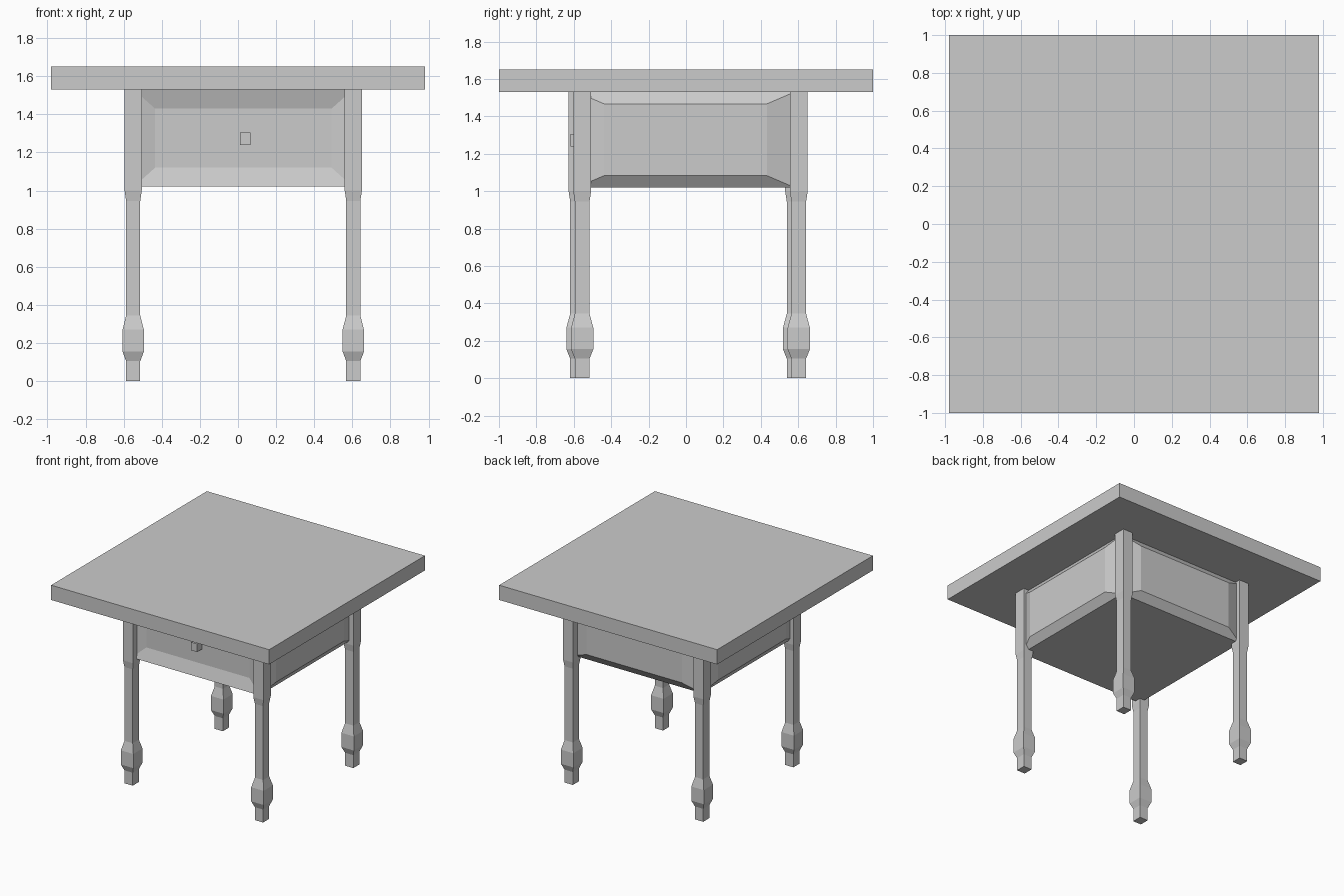
import bpy, bmesh
from mathutils import Vector

if "Cube" in bpy.data.objects:
    bpy.data.objects.remove(bpy.data.objects["Cube"])


def make_object(name, bm):
    bmesh.ops.recalc_face_normals(bm, faces=bm.faces[:])
    mesh = bpy.data.meshes.new(name)
    bm.to_mesh(mesh)
    bm.free()
    obj = bpy.data.objects.new(name, mesh)
    bpy.context.collection.objects.link(obj)
    return obj


def box_bmesh(lo, hi):
    lo, hi = Vector(lo), Vector(hi)
    bm = bmesh.new()
    bmesh.ops.create_cube(bm, size=1)
    for v in bm.verts:
        for i in range(3):
            v.co[i] = (lo[i] + hi[i]) / 2 + v.co[i] * (hi[i] - lo[i])
    return bm


def square_leg(name, cx, cy, profile):
    """Stack square rings (z, half width) into one turned-style leg."""
    bm = bmesh.new()
    rings = []
    for z, r in profile:
        rings.append([bm.verts.new((cx + sx * r, cy + sy * r * 1.06, z))
                      for sx, sy in ((-1, -1), (1, -1), (1, 1), (-1, 1))])
    for a, b in zip(rings, rings[1:]):
        for i in range(4):
            j = (i + 1) % 4
            bm.faces.new((a[i], a[j], b[j], b[i]))
    bm.faces.new(rings[0][::-1])
    bm.faces.new(rings[-1])
    return make_object(name, bm)


# Table top
make_object("table_top", box_bmesh((-0.98, -1, 1.53), (0.98, 1, 1.65)))

# Legs: foot, bulb, shaft and square upper block
LEG = [(0, 0.037), (0.105, 0.037), (0.155, 0.056), (0.27, 0.056),
       (0.345, 0.037), (0.945, 0.037), (1.0, 0.045), (1.53, 0.045)]
for name, x, y in (("front_left_leg", -0.55, -0.58), ("front_right_leg", 0.605, -0.555),
                   ("back_left_leg", -0.55, 0.578), ("back_right_leg", 0.605, 0.603)):
    square_leg(name, x, y, LEG)

# Drawer box: raised panels on the sides and back, sunken drawer front
bm = box_bmesh((-0.547, -0.585, 1.02), (0.603, 0.58, 1.53))
bm.normal_update()
for face in [f for f in bm.faces if abs(f.normal.z) < 0.5]:
    n = face.normal.copy()
    front = n.y < -0.5
    side_inset, height_inset = (0.112, 0.1) if front else (0.147, 0.063)
    depth = -0.03 if front else 0.045
    center = face.calc_center_median()
    panel = bmesh.ops.extrude_discrete_faces(bm, faces=[face])["faces"][0]
    across = 0 if abs(n.y) > 0.5 else 1
    for v in panel.verts:
        for axis, inset in ((across, side_inset), (2, height_inset)):
            v.co[axis] += inset if v.co[axis] < center[axis] else -inset
        v.co += n * depth
make_object("drawer_box", bm)

# Drawer knob
make_object("drawer_knob", box_bmesh((0.01, -0.617, 1.24), (0.065, -0.55, 1.305)))
